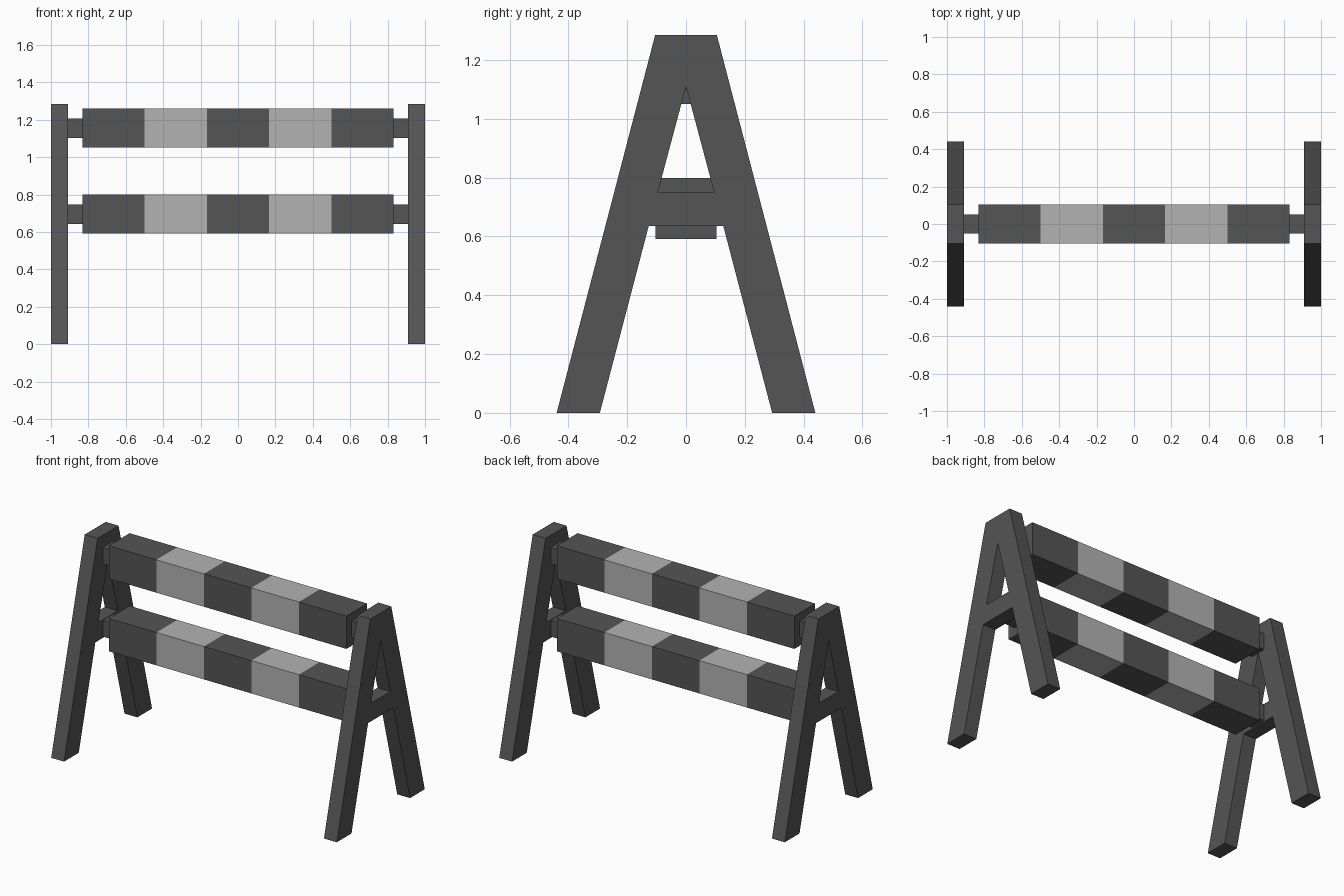
import bpy, bmesh
from mathutils import Vector

if "Cube" in bpy.data.objects:
    bpy.data.objects.remove(bpy.data.objects["Cube"])


def material(name, v):
    m = bpy.data.materials.new(name)
    m.diffuse_color = (v, v, v, 1)
    m.use_nodes = True
    m.node_tree.nodes["Principled BSDF"].inputs["Base Color"].default_value = m.diffuse_color
    return m


dark = material("dark_grey", 0.09)
light = material("light_grey", 0.45)


def finish(name, bm, mats, mirror=None):
    bmesh.ops.recalc_face_normals(bm, faces=bm.faces)
    me = bpy.data.meshes.new(name)
    bm.to_mesh(me)
    bm.free()
    for m in mats:
        me.materials.append(m)
    ob = bpy.data.objects.new(name, me)
    bpy.context.collection.objects.link(ob)
    if mirror:
        mod = ob.modifiers.new("Mirror", 'MIRROR')
        mod.use_axis = mirror
    return ob


def box(lo, hi):
    bm = bmesh.new()
    bmesh.ops.create_cube(bm, size=1)
    lo, hi = Vector(lo), Vector(hi)
    for v in bm.verts:
        v.co = (lo + hi) / 2 + v.co * (hi - lo)
    return bm


# A-shaped end frames: half profile (y, z), extruded and mirrored in x and y
half = [(0, 1.285), (0, 1.11), (0.096, 0.75), (0, 0.75), (0, 0.635),
        (0.127, 0.635), (0.293, 0), (0.44, 0), (0.105, 1.285)]
bm = bmesh.new()
face = bm.faces.new([bm.verts.new((0.91, y, z)) for y, z in half])
ext = bmesh.ops.extrude_face_region(bm, geom=[face], use_keep_orig=True)
for v in ext["geom"]:
    if isinstance(v, bmesh.types.BMVert):
        v.co.x = 1.0
bmesh.ops.recalc_face_normals(bm, faces=bm.faces)
# open the centre seam so the halves weld cleanly
seam = [f for f in bm.faces if all(abs(v.co.y) < 1e-5 for v in f.verts)]
bmesh.ops.delete(bm, geom=seam, context='FACES_ONLY')
finish("end_frames", bm, [dark], (True, True, False))

for label, z in (("upper", 1.155), ("lower", 0.695)):
    # striped beam: five equal bands, dark at the ends
    bm = box((-0.832, -0.104, z - 0.104), (0.832, 0.104, z + 0.104))
    for x in (-0.499, -0.166, 0.166, 0.499):
        bmesh.ops.bisect_plane(bm, geom=bm.verts[:] + bm.edges[:] + bm.faces[:],
                               plane_co=(x, 0, 0), plane_no=(1, 0, 0))
    for f in bm.faces:
        band = int((f.calc_center_median().x + 0.832) / 0.3328)
        f.material_index = 1 if band in (1, 3) else 0
    finish(label + "_beam", bm, [dark, light])

    # pegs joining the beam to the frames
    bm = box((0.832, -0.052, z - 0.052), (0.91, 0.052, z + 0.052))
    finish(label + "_beam_pegs", bm, [dark], (True, False, False))
